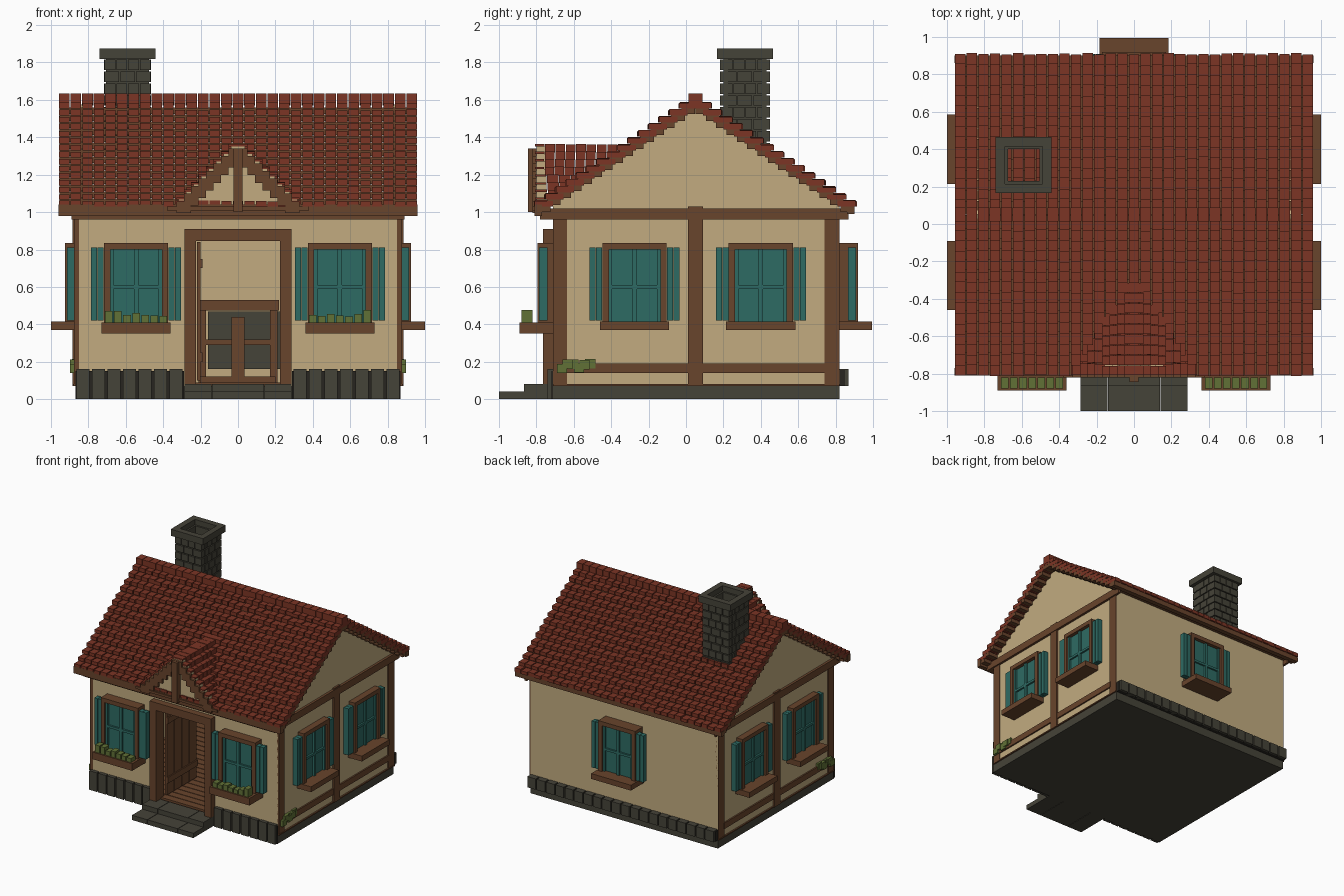
import bpy, bmesh, random
from math import pi
from mathutils import Matrix, Vector

random.seed(4)
if "Cube" in bpy.data.objects:
    bpy.data.objects.remove(bpy.data.objects["Cube"])


def colour(name, *rgb):
    m = bpy.data.materials.new(name)
    m.use_nodes = True
    m.diffuse_color = (*rgb, 1)
    m.node_tree.nodes["Principled BSDF"].inputs["Base Color"].default_value = (*rgb, 1)
    return m


red = colour("roof red", .2, .035, .018)
plaster = colour("plaster", .54, .41, .215)
wood = colour("brown wood", .14, .058, .025)
stone = colour("grey stone", .06, .056, .04)
mortar = colour("dark mortar", .02, .018, .014)
teal = colour("teal paint", .027, .145, .125)
green = colour("leaf green", .12, .165, .037)


def finish(name, bm, mat):
    mesh = bpy.data.meshes.new(name)
    bm.to_mesh(mesh)
    bm.free()
    mesh.materials.append(mat)
    ob = bpy.data.objects.new(name, mesh)
    bpy.context.collection.objects.link(ob)
    return ob


def part(name, mat, boxes, place=Matrix()):
    """One object from boxes given as (x0, x1, y0, y1, z0, z1)."""
    bm = bmesh.new()
    for x0, x1, y0, y1, z0, z1 in boxes:
        mid = Vector((x0 + x1, y0 + y1, z0 + z1)) / 2
        size = (abs(x1 - x0), y1 - y0, z1 - z0, 1)
        bmesh.ops.create_cube(bm, size=1, matrix=place @ Matrix.Translation(mid) @ Matrix.Diagonal(size))
    return finish(name, bm, mat)


def mirrored(boxes):
    """Boxes plus their copies across x = 0."""
    return [b for x0, x1, *rest in boxes for b in ((x0, x1, *rest), (-x1, -x0, *rest))]


def row(start, end, count, gap):
    """Even spans from start to end with a gap between them."""
    step = (end - start) / count
    return [(start + i * step + gap / 2, start + (i + 1) * step - gap / 2) for i in range(count)]


FRONT, BACK, SIDE, RIDGE = -.71, .82, .87, .05
BASE, EAVE = .07, 1.03

# Foundation, stone courses and steps
part("foundation", stone, [(-SIDE, SIDE, FRONT, BACK, 0, BASE)])
front_stones = [(a, b, FRONT - .03, FRONT, 0, .16) for a, b in row(.29, SIDE, 7, .012)]
part("front_stones", stone, mirrored(front_stones))
part("front_mortar", mortar, mirrored([(.29, SIDE, FRONT - .012, FRONT, 0, .15)]))
part("back_stones", stone, [(a, b, BACK, .87, BASE, .16) for a, b in row(-SIDE, SIDE, 20, .01)])
part("back_mortar", mortar, [(-SIDE, SIDE, BACK, .85, BASE, .155)])
slabs = [(-.285, -.143), (-.139, .139), (.143, .285)]
part("lower_step", stone, [(a, b, -1, -.86, 0, .04) for a, b in slabs])
part("upper_step", stone, [(a, b, -.865, FRONT, 0, .08) for a, b in slabs])

# Walls and gable ends
part("front_wall", plaster, mirrored([(.225, SIDE, FRONT, FRONT + .05, BASE, EAVE)])
     + [(-.225, .225, FRONT, FRONT + .05, .85, EAVE)])
part("back_wall", plaster, [(-SIDE, SIDE, BACK - .05, BACK, BASE, EAVE)])
gable = [(FRONT, BASE), (BACK, BASE), (BACK, 1.05), (RIDGE, 1.575), (FRONT, 1.05)]
for side, x in (("left", SIDE - .05), ("right", -SIDE)):
    bm = bmesh.new()
    face = bm.faces.new([bm.verts.new((x, y, z)) for y, z in gable])
    moved = bmesh.ops.extrude_face_region(bm, geom=[face])["geom"]
    bmesh.ops.translate(bm, vec=(.05, 0, 0), verts=[v for v in moved if isinstance(v, bmesh.types.BMVert)])
    bmesh.ops.recalc_face_normals(bm, faces=bm.faces)
    finish(side + "_gable_wall", bm, plaster)

# Timber framing on the sides
part("side_timbers", wood, mirrored(
    [(SIDE - .02, SIDE + .008, a, b, BASE, .97) for a, b in ((FRONT, FRONT + .075), (BACK - .08, BACK))]
    + [(SIDE, SIDE + .015, RIDGE - .04, RIDGE + .04, BASE, EAVE),
       (SIDE, SIDE + .012, FRONT + .07, BACK - .07, .14, .19),
       (SIDE, SIDE + .012, FRONT, BACK, BASE, .08),
       (SIDE, SIDE + .02, -.78, .87, .96, 1.02)]))

# Door frame, open door and floor
part("door_frame", wood, mirrored([(.225, .285, -.765, FRONT + .05, .08, .91)])
     + [(-.225, .225, -.765, FRONT + .05, .845, .91)])
part("open_door", wood, [(-.22, -.2, a, b, .1, .84) for a, b in row(-.66, -.26, 4, .006)]
     + [(-.2, -.19, -.66, -.26, z, z + .05) for z in (.2, .7)])
part("floor_planks", wood, [(-.82, .82, a, b, BASE, .09) for a, b in row(-.7, .77, 22, .006)])

# Furniture
part("table", wood, mirrored([(.17, .21, y, y + .04, .09, .48) for y in (.05, .3)])
     + [(-.22, .22, .02, .37, .475, .53), (-.2, .2, .05, .08, .29, .32)])
part("stool", wood, [(-.035, .035, -.02, .01, .12, .44), (-.2, .2, -.02, .01, .09, .12)])
part("hearth", stone, [(-.16, .23, .6, .77, .16, .47)])


# Windows: local y points into the wall
def window(name, x, y, turn, planted=False):
    place = Matrix.Translation((x, y, 0)) @ Matrix.Rotation(turn, 4, "Z")
    sink = .045
    sill = (-.185, .185, -.15, sink, .35, .41) if planted else (-.185, .185, -.13, sink, .37, .415)
    part(name + "_frame", wood, mirrored([(.138, .172, -.055, sink, .41, .835)])
         + [(-.138, .138, -.055, sink, .8, .835), sill], place)
    part(name + "_panes", teal, [(a, b, -.025, sink, c, d) for a, b in row(-.138, .138, 2, 0)
                                 for c, d in row(.41, .8, 2, 0)], place)
    part(name + "_glazing_bars", teal, [(-.012, .012, -.04, 0, .41, .8), (-.138, .138, -.04, 0, .59, .61)]
         + mirrored([(.12, .138, -.04, 0, .41, .8)]), place)
    part(name + "_shutters", teal, mirrored([(a, b, -.045, 0, .42, .81) for a, b in row(.172, .242, 2, .003)]), place)
    if planted:
        part(name + "_plants", green, [(a, b, -.14, -.08, .4, random.uniform(.44, .48))
                                       for a, b in row(-.17, .17, 7, .008)], place)


for side, s in (("left", 1), ("right", -1)):
    window("front_%s_window" % side, s * .545, FRONT - .03, 0, True)
    for end, y in (("front", -.275), ("rear", .4)):
        window("%s_%s_window" % (side, end), s * SIDE, y, s * pi / 2)
window("back_window", 0, .865, pi)

# Leaves at the foot of the side walls
leaves = []
for i in range(6):
    y, z = -.69 + i * .03, random.uniform(.13, .17)
    leaves.append((SIDE, SIDE + random.uniform(.015, .03), y, y + .055, z, z + .05))
part("ivy", green, mirrored(leaves))

# Main roof: rows of tiles stepping up to the ridge over wooden boards
ROWS, RUN, RISE, HALF = 15, .0553, .0375, .96
for name, s in (("front", 1), ("back", -1)):
    tiles, boards = [], []
    for i in range(ROWS):
        y, z = -.86 + i * RUN, 1.06 + i * RISE
        boards.append((-HALF + .005, HALF - .005, y + .012, y + .085, z - .06, z - .025))
        for a, b in row(-HALF, HALF, 31, .007):
            lift = random.uniform(-.004, .004)
            tiles.append((a, b, y + lift, y + .1, z - .03, z + lift))
    place = Matrix.Translation((0, RIDGE, 0)) @ Matrix.Rotation(0 if s > 0 else pi, 4, "Z")
    part(name + "_roof_tiles", red, tiles, place)
    part(name + "_roof_boards", wood, boards, place)
part("ridge_tiles", red, [(a, b, RIDGE - .037, RIDGE + .037, 1.57, 1.635) for a, b in row(-HALF, HALF, 31, .004)])
part("front_fascia", wood, [(-HALF, HALF, -.81, -.77, .98, 1.04)])
part("back_fascia", wood, [(-HALF, HALF, .86, .9, .99, 1.03)])
part("front_wall_plate", wood, [(-.88, .88, -.78, FRONT, .96, .98)])

# Entrance gable: steps rising towards the middle
tiles, infill, rakes = [], [], []
STEPS = 8
for j in range(STEPS):
    outer, z = .33 - j * .04, 1.08 + j * .0405
    inner = max(outer - .06, 0)
    meet = -.76 + (z - 1.06) * RUN / RISE
    count = max(1, round((meet + .8) / RUN))
    infill.append((0, outer - .012, -.8, -.745, 1.0, z - .012))
    rakes.append((inner - .02 if inner else 0, outer, -.82, -.798, z - .085, z - .022))
    for k, (a, b) in enumerate(row(-.81, meet, count, .004)):
        thick = .012 if k == 0 else .045
        tiles.append((inner, outer, a, b, z - thick, z + random.uniform(-.003, .003)))
part("entrance_gable_tiles", red, mirrored(tiles))
part("entrance_gable_infill", plaster, mirrored(infill))
part("entrance_gable_rakes", wood, mirrored(rakes))
part("entrance_gable_post", wood, [(-.025, .025, -.845, -.8, 1.0, 1.34), (-.38, .38, -.82, -.8, 1.01, 1.03)])

# Chimney: hollow brick courses with a wider cap
CX, CY = -.59, .315


def ring(radius, wall, z0, z1):
    """Four walls round the flue."""
    inside = radius - wall
    return [(-radius, radius, -radius, -inside, z0, z1), (-radius, radius, inside, radius, z0, z1),
            (-radius, -inside, -inside, inside, z0, z1), (inside, radius, -inside, inside, z0, z1)]


bricks = []
for n, (z0, z1) in enumerate(row(1.31, 1.82, 8, .008)):
    for a, b in row(-.126, .126, 3 + n % 2, .006):
        bricks += [(a, b, -.134, -.09, z0, z1), (a, b, .09, .134, z0, z1)]
        bricks += mirrored([(.085, .126, max(a, -.09), min(b, .09), z0, z1)])
site = Matrix.Translation((CX, CY, 0))
part("chimney_bricks", stone, bricks, site)
part("chimney_flue", stone, ring(.115, .03, 1.31, 1.83), site)
part("chimney_cap", stone, ring(.15, .05, 1.82, 1.875), site)
